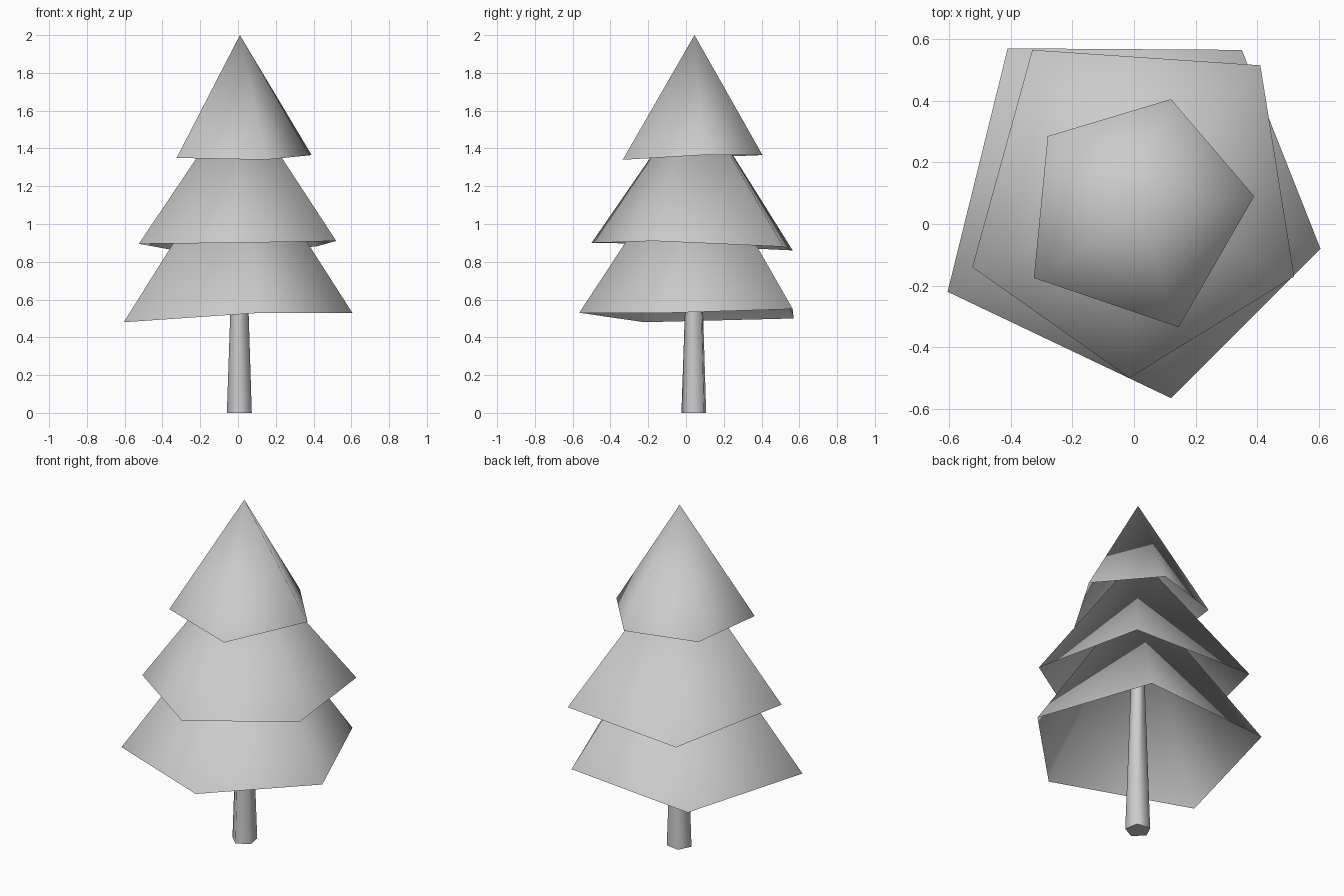
import bpy
import bmesh
from math import cos, sin, radians

default_cube = bpy.data.objects.get("Cube")
if default_cube:
    bpy.data.objects.remove(default_cube, do_unlink=True)

# One plain material for the whole tree
grey = bpy.data.materials.new("plain grey")
grey.use_nodes = True
COLOUR = (0.6, 0.6, 0.6, 1)
grey.diffuse_color = COLOUR
grey.node_tree.nodes["Principled BSDF"].inputs["Base Color"].default_value = COLOUR

AXIS_X, AXIS_Y = 0.01, 0.045


def finish(name, bm):
    """Turn a bmesh into a named object with the shared material."""
    mesh = bpy.data.meshes.new(name)
    bm.to_mesh(mesh)
    bm.free()
    mesh.materials.append(grey)
    tree_part = bpy.data.objects.new(name, mesh)
    bpy.context.collection.objects.link(tree_part)
    return tree_part


def foliage_tier(name, rim_points, tip_height):
    """Hollow, smooth five-sided cone with an uneven rim, open underneath."""
    bm = bmesh.new()
    tip = bm.verts.new((AXIS_X, AXIS_Y, tip_height))
    rim = [bm.verts.new(point) for point in rim_points]
    for i, corner in enumerate(rim):
        following = rim[(i + 1) % len(rim)]
        bm.faces.new((corner, following, tip)).smooth = True
    return finish(name, bm)


def tapered_trunk(name, sides, rings, turn):
    """Tapered post through (height, radius) rings, with flat end caps."""
    bm = bmesh.new()
    loops = []
    for height, radius in rings:
        loop = []
        for i in range(sides):
            angle = turn + radians(360) * i / sides
            loop.append(bm.verts.new((AXIS_X + radius * cos(angle),
                                      AXIS_Y + radius * sin(angle), height)))
        loops.append(loop)
    for low, high in zip(loops, loops[1:]):
        for i in range(sides):
            j = (i + 1) % sides
            bm.faces.new((low[i], low[j], high[j], high[i])).smooth = True
    bm.faces.new(reversed(loops[0]))
    bm.faces.new(loops[-1])
    return finish(name, bm)


# Trunk, running up inside the lowest tier
tapered_trunk("trunk", 5, [(0, 0.07), (0.95, 0.037)], radians(46))

# Foliage tiers, rims listed counter-clockwise from the left rear of the plan
foliage_tier("lower_foliage", [
    (-0.605, -0.22, 0.48), (0.12, -0.565, 0.53), (0.605, -0.08, 0.53),
    (0.35, 0.565, 0.55), (-0.41, 0.57, 0.5)], 1.46)
foliage_tier("middle_foliage", [
    (-0.525, -0.14, 0.895), (-0.015, -0.5, 0.9), (0.52, -0.17, 0.91),
    (0.41, 0.515, 0.88), (-0.33, 0.565, 0.86)], 1.69)
foliage_tier("top_foliage", [
    (-0.325, -0.175, 1.35), (0.145, -0.335, 1.34), (0.39, 0.09, 1.365),
    (0.12, 0.405, 1.365), (-0.28, 0.285, 1.36)], 2)
